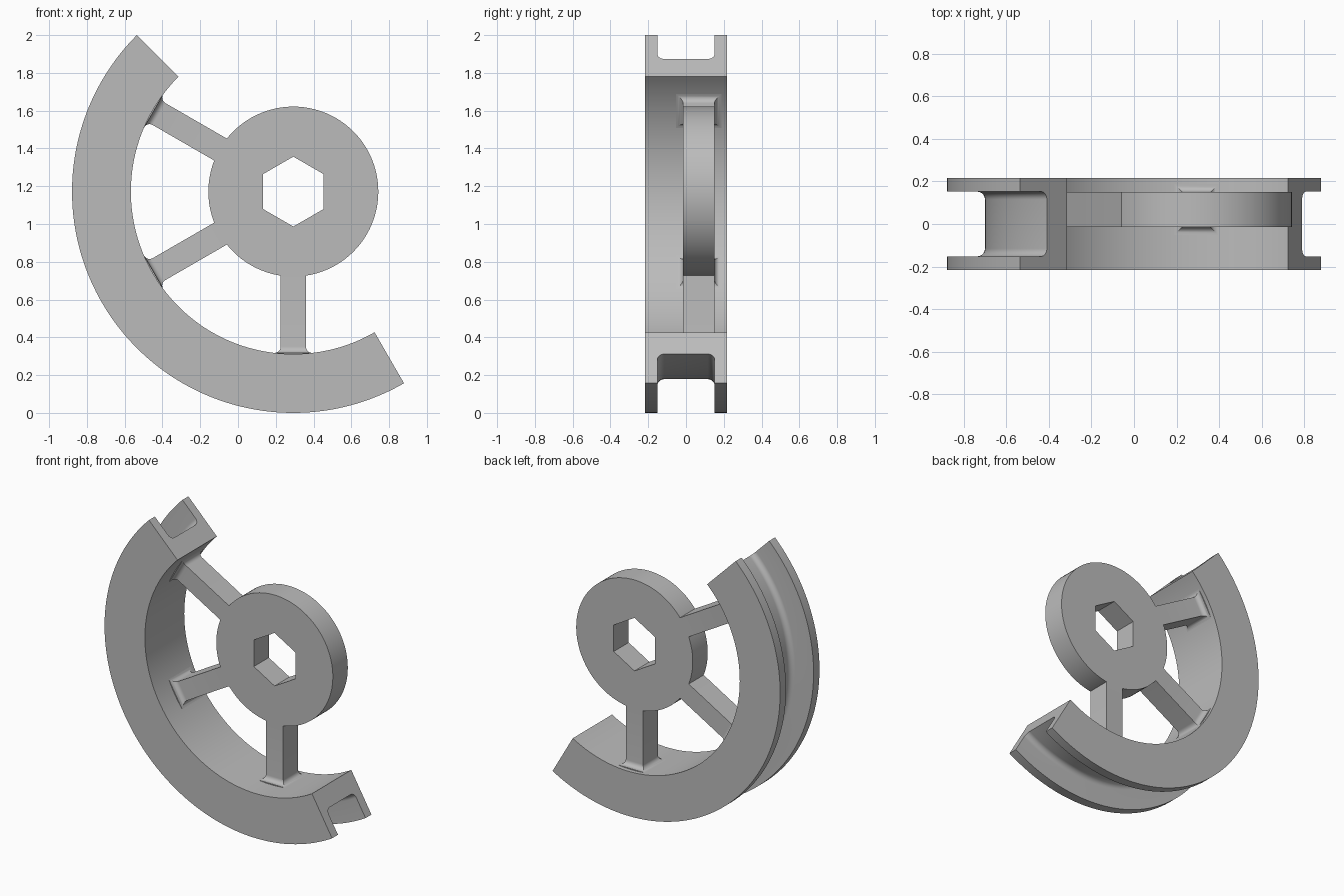
import bpy, bmesh
from math import sin, cos, pi, radians, sqrt

cube = bpy.data.objects.get("Cube")
if cube:
    bpy.data.objects.remove(cube, do_unlink=True)

# Wheel axis, radii and depths
R_OUT, R_IN, R_GROOVE, R_HUB, R_HEX = 1.1716, 0.86, 0.993, 0.45, 0.185
CX, CZ = R_OUT / 4, R_OUT
HALF_RIM, HALF_GROOVE = 0.217, 0.152
Y_FRONT, Y_BACK = -0.015, 0.15
SPOKE_HALF, FILLET = 0.067, 0.037

grey = bpy.data.materials.new("plain_grey")
grey.use_nodes = True
colour = (0.5, 0.5, 0.5, 1)
grey.diffuse_color = colour
grey.node_tree.nodes["Principled BSDF"].inputs["Base Color"].default_value = colour


def polar(r, a, y, side=0):
    """Point at radius r and angle a round the axis, shifted sideways."""
    return (CX + r * cos(a) - side * sin(a), y, CZ + r * sin(a) + side * cos(a))


def finish(name, bm):
    bmesh.ops.recalc_face_normals(bm, faces=bm.faces)
    mesh = bpy.data.meshes.new(name)
    bm.to_mesh(mesh)
    bm.free()
    mesh.materials.append(grey)
    obj = bpy.data.objects.new(name, mesh)
    bpy.context.collection.objects.link(obj)
    bpy.ops.object.select_all(action='DESELECT')
    obj.select_set(True)
    bpy.context.view_layer.objects.active = obj
    bpy.ops.object.shade_smooth_by_angle(angle=radians(30))


def loft(name, sections):
    """Skin a row of closed sections and cap both ends."""
    bm = bmesh.new()
    rings = [[bm.verts.new(p) for p in s] for s in sections]
    n = len(rings[0])
    for a, b in zip(rings, rings[1:]):
        for i in range(n):
            j = (i + 1) % n
            bm.faces.new((a[i], a[j], b[j], b[i]))
    bm.faces.new(rings[0])
    bm.faces.new(rings[-1])
    finish(name, bm)


# Rim: channel profile with rounded groove corners, swept along the arc
half = [(R_IN, HALF_RIM), (R_OUT, HALF_RIM), (R_OUT, HALF_GROOVE)]
for k in range(9):
    t = k / 8 * pi / 2
    half.append((R_GROOVE + FILLET * (1 - sin(t)),
                 HALF_GROOVE - FILLET * (1 - cos(t))))
profile = half + [(r, -y) for r, y in reversed(half)]
STEPS = 110
loft("grooved_rim", [[polar(r, radians(135 + 165 * i / STEPS), y) for r, y in profile]
                     for i in range(STEPS + 1)])

# Hub: disc with a hexagonal bore
bm = bmesh.new()
SEG = 16
N = SEG * 6
outer, inner = [], []
for y in (Y_FRONT, Y_BACK):
    outer.append([bm.verts.new(polar(R_HUB, pi / 2 + 2 * pi * i / N, y)) for i in range(N)])
    inner.append([bm.verts.new(polar(R_HEX, pi / 2 + pi * i / 3, y)) for i in range(6)])
for ring in (outer, inner):
    n = len(ring[0])
    for i in range(n):
        j = (i + 1) % n
        bm.faces.new((ring[0][i], ring[0][j], ring[1][j], ring[1][i]))
for o, h in zip(outer, inner):
    for s in range(6):
        arc = [o[(s * SEG + k) % N] for k in range(SEG + 1)]
        bm.faces.new(arc + [h[(s + 1) % 6], h[s]])
finish("hub", bm)

# Spokes: square bars that flare into the rim
stations = [(R_HUB, 0)]
for k in range(9):
    t = k / 8 * pi / 2
    stations.append((R_IN - FILLET * (1 - sin(t)), FILLET * (1 - cos(t))))
stations.append((R_IN + 0.02, FILLET))
for name, degrees in (("upper", 150), ("middle", 210), ("lower", 270)):
    a = radians(degrees)
    sections = []
    for r, flare in stations:
        w = SPOKE_HALF + flare
        y0, y1 = Y_FRONT - flare, Y_BACK + flare
        along = sqrt(r * r - w * w)
        sections.append([polar(along, a, y, u)
                         for u, y in ((-w, y0), (w, y0), (w, y1), (-w, y1))])
    loft(name + "_spoke", sections)
